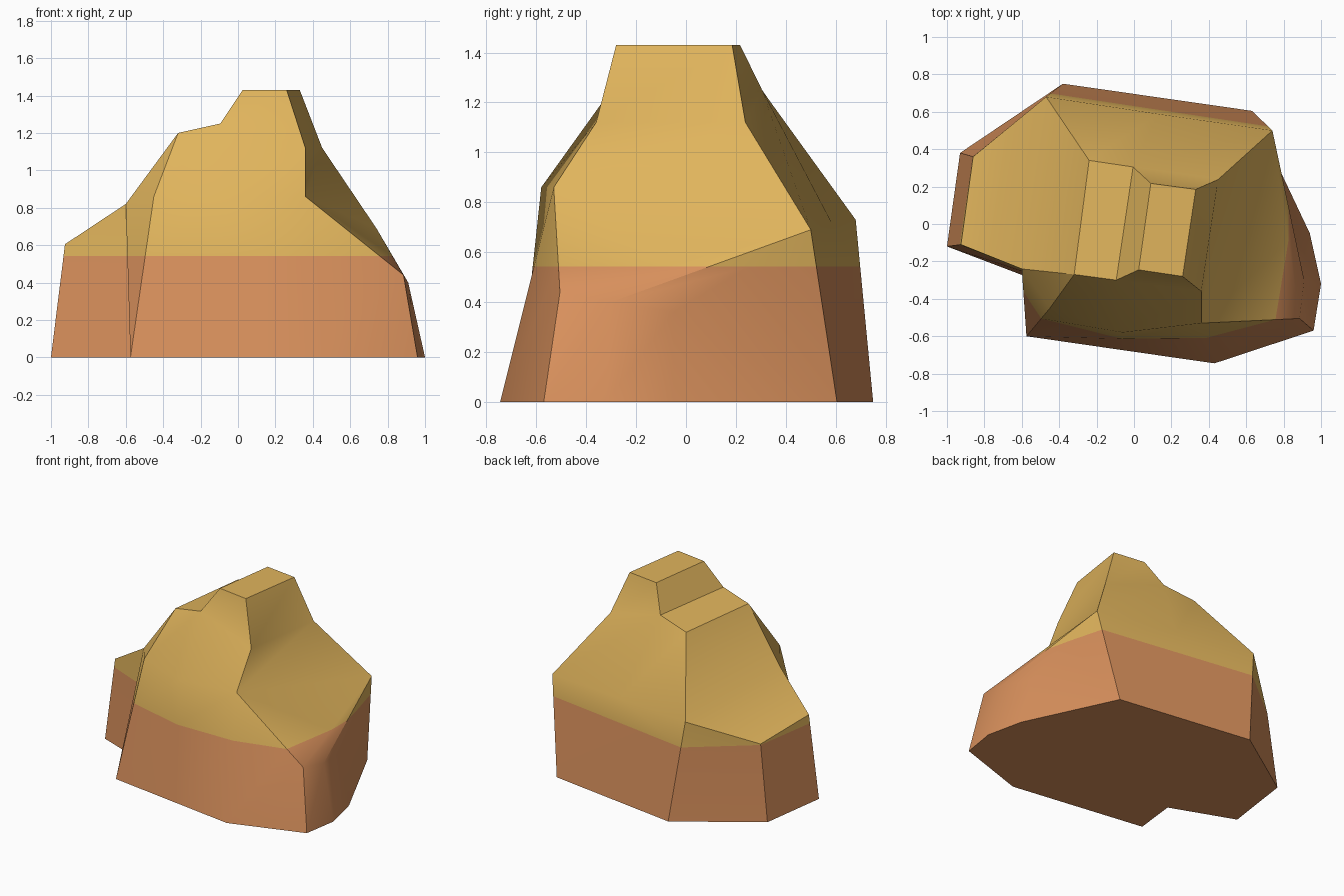
import bpy, bmesh, math

if "Cube" in bpy.data.objects:
    bpy.data.objects.remove(bpy.data.objects["Cube"])


def material(name, rgb):
    m = bpy.data.materials.new(name)
    m.diffuse_color = (*rgb, 1)
    m.use_nodes = True
    m.node_tree.nodes["Principled BSDF"].inputs["Base Color"].default_value = m.diffuse_color
    return m


bm = bmesh.new()
V = {}


def points(names, coords):
    for n, co in zip(names, coords):
        V[n] = bm.verts.new(co)


def face(names):
    bm.faces.new([V[n] for n in names])


def strip(low, high):
    # quads between two matching rows of corners
    for i in range(len(low) - 1):
        face(low[i] + low[i + 1] + high[i + 1] + high[i])


# ground outline, counter-clockwise from the front left corner
ground = "QRPVWGUKJHO"
points(ground, [(x, y, 0) for x, y in (
    (-.575, -.6), (-.07, -.673), (.43, -.745), (.96, -.57), (1, -.32), (.94, -.05),
    (.63, .605), (-.38, .75), (-.93, .38), (-1, -.12), (-.54, -.295))])

# shoulder corners: front, right side, back, left ledge
points("lmd", [(-.45, -.45, .86), (-.06, -.58, .86), (.36, -.53, .86)])
points("efg", [(.885, -.505, .44), (.91, -.3, .40), (.85, -.05, .36)])
points("unk", [(.74, .5, .69), (.13, .588, .71), (-.47, .68, .73)])
points("jho", [(-.86, .36, .55), (-.925, -.11, .605), (-.6, -.24, .82)])

# lower step, right shoulder and summit
points("1234", [(-.32, -.27, 1.2), (-.095, -.3, 1.25), (-.005, .305, 1.25), (-.24, .34, 1.2)])
points("ab", [(.36, -.36, 1.12), (.45, .238, 1.12)])
points("5678", [(.025, -.245, 1.43), (.26, -.28, 1.43), (.33, .185, 1.43), (.09, .217, 1.43)])

# base and front
face(ground[::-1])
strip("QRPV", "lmde")
strip("lmd", "12a")
face("2a65")
# right side
strip("VWGU", "efgu")
for f in ("deu", "efu", "fgu", "dub", "dba", "ab76"):
    face(f)
# back
face("UKknu")
strip("unk", "b34")
face("b387")
# left side with its ledge and notch
strip("KJHO", "kjho")
for f in ("kjho", "OQo", "Qlo", "ol1", "o14k"):
    face(f)
# step, riser and summit
for f in ("1234", "2583", "5678"):
    face(f)

# cut the colour line and paint by height
BAND = 0.543
bmesh.ops.bisect_plane(bm, geom=bm.verts[:] + bm.edges[:] + bm.faces[:],
                       plane_co=(0, 0, BAND), plane_no=(0, 0, 1))
bmesh.ops.triangulate(bm, faces=[f for f in bm.faces if len(f.verts) > 4 and f.normal.z > -.9])
bmesh.ops.recalc_face_normals(bm, faces=bm.faces[:])
for f in bm.faces:
    f.material_index = int(f.calc_center_median().z > BAND)

mesh = bpy.data.meshes.new("rock")
bm.to_mesh(mesh)
bm.free()
mesh.materials.append(material("terracotta", (.687, .279, .107)))
mesh.materials.append(material("sandy yellow", (.745, .456, .107)))
rock = bpy.data.objects.new("rock", mesh)
bpy.context.collection.objects.link(rock)
bpy.context.view_layer.objects.active = rock
rock.select_set(True)
bpy.ops.object.shade_smooth_by_angle(angle=math.radians(30))
